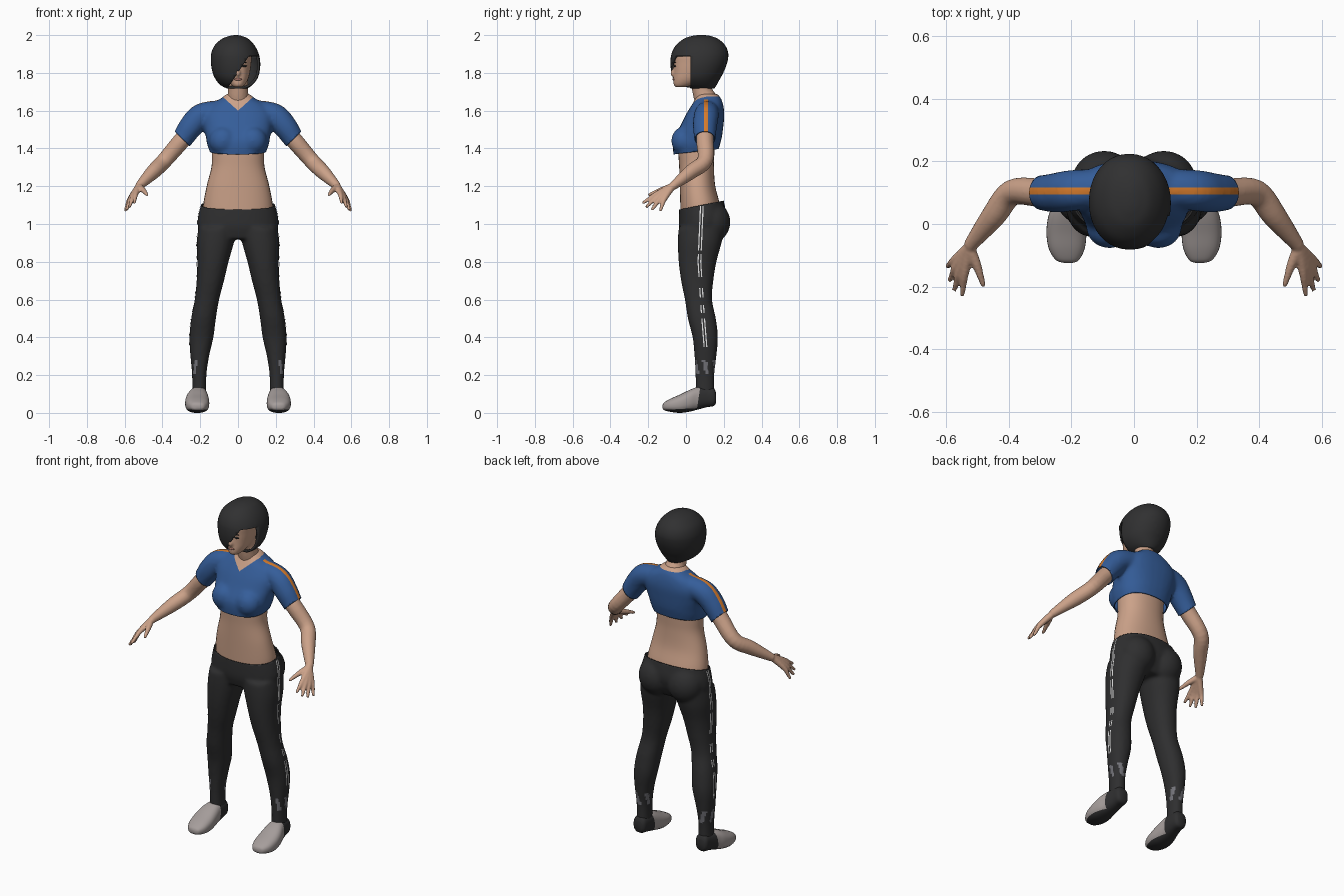
import bpy, bmesh, math
from mathutils import Vector
from mathutils.bvhtree import BVHTree

if "Cube" in bpy.data.objects:
    bpy.data.objects.remove(bpy.data.objects["Cube"])


def material(name, *rgb):
    m = bpy.data.materials.new(name)
    m.use_nodes = True
    m.diffuse_color = (*rgb, 1)
    m.node_tree.nodes["Principled BSDF"].inputs["Base Color"].default_value = (*rgb, 1)
    return m


SKIN = material("skin", .60, .36, .25)
HAIR = material("dark hair", .03, .03, .031)
BLUE = material("blue cloth", .035, .11, .32)
BLACK = material("black cloth", .028, .028, .029)
ORANGE = material("orange trim", .68, .2, .025)
WHITE = material("white trim", .75, .75, .75)
GREY = material("grey trim", .17, .17, .19)
SHOE = material("light shoe", .38, .34, .33)
LIP = material("lips", .40, .18, .14)


def spline(rows, steps=5):
    """Smooth a list of number tuples."""
    out = []
    for i in range(len(rows) - 1):
        quad = [rows[max(0, min(len(rows) - 1, i + k))] for k in (-1, 0, 1, 2)]
        for s in range(steps):
            t = s / steps
            out.append([b + .5 * t * (c - a + t * (2*a - 5*b + 4*c - d + t * (3*(b - c) + d - a)))
                        for a, b, c, d in zip(*quad)])
    return out + [list(rows[-1])]


def skin_rings(bm, rings):
    rings = [[bm.verts.new(p) for p in r] for r in rings]
    n = len(rings[0])
    for a, b in zip(rings, rings[1:]):
        for i in range(n):
            bm.faces.new((a[i], a[(i + 1) % n], b[(i + 1) % n], b[i]))
    bm.faces.new(rings[0])
    bm.faces.new(rings[-1])


def loft(bm, rows, power=2.2, n=32, place=lambda k, a, b: (a, b, k)):
    """Rows are (station, low a, high a, low b, high b)."""
    rings = []
    for k, a0, a1, b0, b1 in spline(rows):
        ring = []
        for i in range(n):
            c, s = math.cos(math.tau * i / n), math.sin(math.tau * i / n)
            c = math.copysign(abs(c) ** (2 / power), c)
            s = math.copysign(abs(s) ** (2 / power), s)
            ring.append(place(k, (a0 + a1 + (a1 - a0) * c) / 2, (b0 + b1 + (b1 - b0) * s) / 2))
        rings.append(ring)
    skin_rings(bm, rings)


def even(rows):
    """Rows (z, half width, front, back) to loft rows."""
    return [(z, -w, w, f, b) for z, w, f, b in rows]


def tube(bm, path, n=16):
    """Path points are (x, y, z, radius)."""
    pts = spline(path)
    rings = []
    for i, p in enumerate(pts):
        t = Vector(pts[min(i + 1, len(pts) - 1)][:3]) - Vector(pts[max(i - 1, 0)][:3])
        u = t.cross((.3, .9, .2)).normalized()
        v = t.cross(u).normalized()
        rings.append([Vector(p[:3]) + p[3] * (u * math.cos(math.tau * k / n) + v * math.sin(math.tau * k / n))
                      for k in range(n)])
    skin_rings(bm, rings)


def ball(bm, at, size):
    made = bmesh.ops.create_uvsphere(bm, u_segments=20, v_segments=14, radius=1)["verts"]
    for v in made:
        v.co = Vector(at) + Vector(s * c for s, c in zip(size, v.co))


def mirror(bm):
    new = bmesh.ops.duplicate(bm, geom=bm.verts[:] + bm.edges[:] + bm.faces[:])["geom"]
    for v in new:
        if isinstance(v, bmesh.types.BMVert):
            v.co.x *= -1


def finish(name, bm, *mats):
    bmesh.ops.recalc_face_normals(bm, faces=bm.faces[:])
    for f in bm.faces:
        f.smooth = True
    me = bpy.data.meshes.new(name)
    bm.to_mesh(me)
    bm.free()
    for m in mats:
        me.materials.append(m)
    ob = bpy.data.objects.new(name, me)
    bpy.context.collection.objects.link(ob)
    return ob


def fuse(ob, voxel, rounds=4):
    """Melt overlapping volumes into one smooth surface."""
    r = ob.modifiers.new("Fuse", "REMESH")
    r.mode, r.voxel_size, r.use_smooth_shade = "VOXEL", voxel, True
    s = ob.modifiers.new("Soften", "SMOOTH")
    s.factor, s.iterations = .5, rounds
    return ob


def bake(ob):
    """Take the fused surface back into an editable mesh."""
    dg = bpy.context.evaluated_depsgraph_get()
    bm = bmesh.new()
    bm.from_mesh(ob.evaluated_get(dg).to_mesh())
    bpy.data.objects.remove(ob)
    return bm


def cut(bm, at, normal, trim=False):
    bmesh.ops.bisect_plane(bm, geom=bm.verts[:] + bm.edges[:] + bm.faces[:], dist=1e-5,
                           plane_co=at, plane_no=normal, clear_outer=trim)


def paint(bm, rule):
    for f in bm.faces:
        f.material_index = rule(f.calc_center_median(), f.normal)


def thicken(ob, t):
    m = ob.modifiers.new("Thickness", "SOLIDIFY")
    m.thickness, m.offset = t, -1


# Bare waist
bm = bmesh.new()
loft(bm, even([(1.04, .18, -.028, .18), (1.1, .184, -.03, .18), (1.2, .166, -.033, .155),
               (1.3, .141, -.036, .148), (1.37, .138, -.04, .15), (1.44, .138, -.04, .155)]))
finish("waist", bm, SKIN)

# Arms with hands
bm = bmesh.new()
wrist = (.525, -.07, 1.2, .022)
tube(bm, [(.22, .1, 1.53, .045), (.3, .1, 1.44, .046), (.39, .1, 1.335, .042), (.45, .025, 1.275, .039), wrist])
for knuckle, tip in (((.541, -.158, 1.158), (.55, -.23, 1.11)), ((.556, -.15, 1.147), (.575, -.212, 1.088)),
                     ((.568, -.135, 1.137), (.59, -.182, 1.073)), ((.574, -.115, 1.13), (.598, -.137, 1.068))):
    mid = Vector(knuckle).lerp(Vector(tip), .55)
    tube(bm, [(.525, -.075, 1.197, .02), (*knuckle, .0135), (*mid, .0105), (*tip, .008)])
tube(bm, [(.522, -.085, 1.195, .018), (.503, -.13, 1.18, .015), (.49, -.17, 1.165, .011), (.48, -.2, 1.152, .008)])
arms = fuse(finish("arms", bm, SKIN), .006, 3)
arms.modifiers.new("Both sides", "MIRROR")

# Cropped shirt: sleeves and bust mirrored, then the trunk
bm = bmesh.new()
tube(bm, [(.08, .118, 1.597, .06), (.19, .108, 1.575, .066), (.25, .1, 1.515, .064),
          (.3, .1, 1.443, .056), (.36, .1, 1.37, .054)])
ball(bm, (.078, -.012, 1.44), (.075, .066, .075))
mirror(bm)
loft(bm, even([(1.32, .132, -.055, .15), (1.37, .145, -.066, .165), (1.42, .163, -.07, .18),
               (1.46, .17, -.062, .19), (1.52, .182, -.03, .198), (1.58, .185, .0, .203),
               (1.63, .15, .03, .197), (1.665, .09, .05, .185), (1.69, .06, .06, .165)]), 2.4)
bm = bake(fuse(finish("shirt_base", bm), .011))
cut(bm, (0, -.07, 1.368), (0, .12, -1), True)
for s in (1, -1):
    cut(bm, (s * .292, .1, 1.448), (s * .7, 0, -.71), True)
    cut(bm, (0, 0, 1.6), (s * .9, 0, -1))
cut(bm, (0, 0, 1.675), (0, 0, 1))
for y in (.095, .116):
    cut(bm, (0, y, 0), (0, 1, 0))


def shirt_rule(c, n):
    if c.z > (1.6 + .9 * abs(c.x) if c.y < .11 else 1.675):
        return 2
    return 1 if .095 < c.y < .116 and abs(c.x) > .1 and n.z > .15 else 0


paint(bm, shirt_rule)
thicken(finish("shirt", bm, BLUE, ORANGE, SKIN), .006)

# Leggings: leg and seat mirrored, then the hips
bm = bmesh.new()
loft(bm, [(.09, .167, .243, .052, .15), (.2, .167, .243, .05, .15), (.3, .153, .252, .045, .161),
          (.4, .13, .257, .035, .169), (.5, .117, .248, .01, .158), (.6, .1, .229, -.006, .138),
          (.7, .074, .219, -.026, .145), (.8, .05, .216, -.039, .161), (.9, .022, .219, -.043, .188),
          (.98, .006, .21, -.04, .2)])
ball(bm, (.095, .135, 1.01), (.105, .1, .11))
mirror(bm)
loft(bm, even([(.92, .15, -.02, .17), (.98, .21, -.037, .2), (1.04, .212, -.038, .214),
               (1.1, .197, -.035, .205), (1.16, .185, -.034, .19)]))
bm = bake(fuse(finish("leggings_base", bm), .011))
cut(bm, (0, -.035, 1.077), (0, -.2, 1), True)
for z in (.205, .28):
    cut(bm, (0, 0, z), (0, 0, 1))


def leg_rule(c, n):
    around = math.atan2(c.y - .1, abs(c.x) - .205)
    return int(.205 < c.z < .28 and math.sin(around * 5 + c.z * 30) > .3 and around > -1.3)


paint(bm, leg_rule)
surface = BVHTree.FromBMesh(bm)
thicken(finish("leggings", bm, BLACK, GREY), .006)

# Broken pinstripes down the outer legs
bm = bmesh.new()
course = [(.35, .104), (.55, .088), (.8, .072), (1.1, .085)]


def course_y(z):
    for (z0, y0), (z1, y1) in zip(course, course[1:]):
        if z <= z1:
            return y0 + (y1 - y0) * (z - z0) / (z1 - z0)
    return course[-1][1]


for low, high in ((.35, .5), (.53, .57), (.61, .66), (.72, .84), (.86, 1.095)):
    for shift in (-.008, .006):
        prev = None
        steps = max(2, round((high - low) / .015))
        for i in range(steps + 1):
            z = low + (high - low) * i / steps
            pair = []
            for w in (-.003, .003):
                hit = surface.ray_cast(Vector((1, course_y(z) + shift + w, z)), Vector((-1, 0, 0)))[0]
                if hit:
                    pair.append(bm.verts.new(hit + Vector((.003, 0, 0))))
            if len(pair) < 2:
                prev = None
                continue
            if prev:
                bm.faces.new((prev[0], prev[1], pair[1], pair[0]))
            prev = pair
mirror(bm)
finish("leg_stripes", bm, WHITE)

# Shoes: light toe and upper, dark heel and sole
bm = bmesh.new()
loft(bm, [(-.124, .195, .225, .024, .042), (-.115, .176, .25, .014, .056), (-.08, .158, .272, .005, .076),
          (-.03, .152, .28, 0, .098), (.02, .155, .275, .007, .122), (.06, .16, .262, .017, .136),
          (.11, .163, .25, .03, .137), (.145, .168, .245, .036, .132), (.158, .18, .235, .05, .11)],
     2.5, place=lambda k, a, b: (a, k, b))
mirror(bm)
cut(bm, (0, .055, 0), (0, 1, -.15))
cut(bm, (0, 0, .022), (0, -.05, 1))
paint(bm, lambda c, n: int(c.y - .15 * c.z > .055 or c.z < .022 + .05 * c.y))
finish("shoes", bm, SHOE, BLACK)

# Head, nose and neck
bm = bmesh.new()
loft(bm, even([(1.724, .02, -.055, -.01), (1.737, .036, -.065, .04), (1.765, .053, -.067, .1),
               (1.8, .063, -.065, .14), (1.85, .07, -.065, .17), (1.9, .072, -.062, .18),
               (1.95, .05, -.02, .15)]))
tube(bm, [(0, -.058, 1.84, .008), (0, -.066, 1.815, .01), (0, -.071, 1.797, .013), (0, -.062, 1.788, .01)])
tube(bm, [(0, .112, 1.6, .078), (0, .105, 1.655, .063), (0, .088, 1.7, .054), (0, .075, 1.78, .054)])
fuse(finish("head", bm, SKIN), .007, 3)

# Eyes, brows and lips
bm = bmesh.new()
for z, h in ((1.836, .005), (1.856, .003)):
    ball(bm, (.033, -.059, z), (.015, .005, h))
mirror(bm)
finish("eyes_and_brows", bm, HAIR)
bm = bmesh.new()
ball(bm, (0, -.064, 1.766), (.02, .007, .007))
finish("lips", bm, LIP)

# Bobbed hair with a diagonal fringe, opened over one side of the face
bm = bmesh.new()
loft(bm, [(1.718, -.06, .05, .0, .15), (1.735, -.092, .075, -.04, .162), (1.765, -.118, .1, -.066, .178),
          (1.8, -.134, .113, -.077, .197), (1.85, -.143, .118, -.082, .217), (1.9, -.142, .11, -.077, .224),
          (1.945, -.124, .088, -.054, .208), (1.98, -.085, .055, -.012, .17), (1.995, -.047, .022, .03, .13),
          (2.0, -.02, -.002, .06, .1)], 2.1, 40)
cut(bm, (0, .025, 0), (0, 1, 0))
cut(bm, (-.035, 0, 1.75), (-1.5, 0, 1))
cut(bm, (0, 0, 1.89), (0, 0, 1))
gone = []
for f in bm.faces:
    c = f.calc_center_median()
    if c.y < .025 and c.z < min(1.75 + 1.5 * (c.x + .035), 1.89):
        gone.append(f)
bmesh.ops.delete(bm, geom=gone, context="FACES")
thicken(finish("hair", bm, HAIR), .012)
